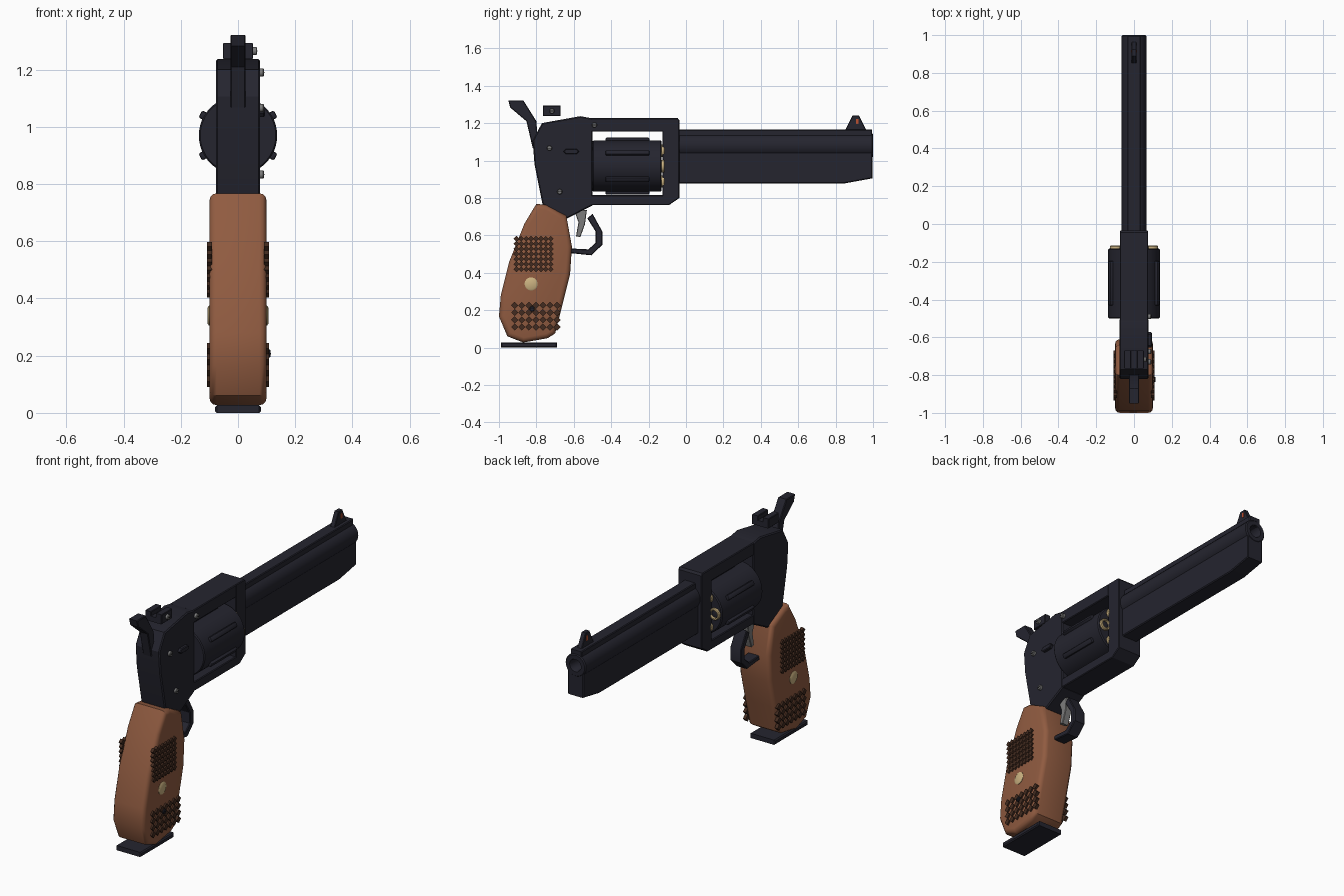
import bpy, bmesh, math
from mathutils import Matrix, Vector

if "Cube" in bpy.data.objects:
    bpy.data.objects.remove(bpy.data.objects["Cube"])


def material(name, rgb):
    m = bpy.data.materials.new(name)
    m.use_nodes = True
    m.diffuse_color = (*rgb, 1)
    m.node_tree.nodes["Principled BSDF"].inputs["Base Color"].default_value = (*rgb, 1)
    return m


STEEL = material("blued steel", (0.018, 0.018, 0.028))
WOOD = material("brown wood", (0.28, 0.105, 0.052))
DARK_WOOD = material("dark checkering", (0.055, 0.024, 0.014))
SILVER = material("grey steel", (0.2, 0.2, 0.2))
GOLD = material("brass", (0.6, 0.45, 0.22))
RED = material("sight red", (0.5, 0.08, 0.03))
BLACK = material("bore black", (0.004, 0.004, 0.005))


def finish(name, bm, mat, angle=30):
    bmesh.ops.recalc_face_normals(bm, faces=bm.faces)
    mesh = bpy.data.meshes.new(name)
    bm.to_mesh(mesh)
    bm.free()
    mesh.materials.append(mat)
    ob = bpy.data.objects.new(name, mesh)
    bpy.context.collection.objects.link(ob)
    bpy.ops.object.select_all(action="DESELECT")
    ob.select_set(True)
    bpy.context.view_layer.objects.active = ob
    bpy.ops.object.shade_smooth_by_angle(angle=math.radians(angle))
    return ob


def prism(name, outline, half, mat, bevel=0.0, segments=1, angle=30):
    """Side outline of (y, z) points, extruded across x."""
    bm = bmesh.new()
    face = bm.faces.new([bm.verts.new((-half, y, z)) for y, z in outline])
    ext = bmesh.ops.extrude_face_region(bm, geom=[face])["geom"]
    bmesh.ops.translate(bm, vec=(2 * half, 0, 0),
                        verts=[v for v in ext if isinstance(v, bmesh.types.BMVert)])
    if bevel:
        rim = [e for e in bm.edges if abs(e.verts[0].co.x - e.verts[1].co.x) < 1e-5]
        bmesh.ops.bevel(bm, geom=rim, offset=bevel, segments=segments,
                        profile=0.5, affect="EDGES")
    return finish(name, bm, mat, angle)


def box(y0, y1, z0, z1):
    return [(y0, z0), (y1, z0), (y1, z1), (y0, z1)]


def add_lathe(bm, profile, centre, axis="Y", sides=32):
    """Revolve (radius, distance) points round an axis; zero radius closes an end."""
    rings = []
    for r, d in profile:
        ring = []
        for i in range(sides if r else 1):
            a = 2 * math.pi * i / sides
            u, w = r * math.cos(a), r * math.sin(a)
            co = (u, d, w) if axis == "Y" else (d, u, w)
            ring.append(bm.verts.new(Vector(co) + Vector(centre)))
        rings.append(ring)
    for a, b in zip(rings, rings[1:]):
        for i in range(sides):
            j = (i + 1) % sides
            corners = [a[i % len(a)], a[j % len(a)], b[j % len(b)], b[i % len(b)]]
            bm.faces.new(list(dict.fromkeys(corners)))


def lathe(name, profile, centre, mat, axis="Y", sides=32):
    bm = bmesh.new()
    add_lathe(bm, profile, centre, axis, sides)
    return finish(name, bm, mat)


# Frame around the cylinder window
prism("rear_frame", [(-0.5, 1.225), (-0.565, 1.237), (-0.77, 1.2), (-0.82, 1.107),
                     (-0.81, 0.98), (-0.767, 0.765), (-0.635, 0.69), (-0.5, 0.76)],
      0.077, STEEL, 0.006)
prism("top_strap", box(-0.51, -0.12, 1.155, 1.227), 0.075, STEEL, 0.004)
prism("bottom_strap", box(-0.51, -0.1, 0.762, 0.815), 0.075, STEEL, 0.004)
prism("front_block", [(-0.126, 0.762), (-0.09, 0.762), (-0.035, 0.8), (-0.035, 1.215),
                      (-0.045, 1.227), (-0.126, 1.227)], 0.075, STEEL, 0.004)

# Barrel with bore, rib and underlug
BORE_Z = 1.08
lathe("barrel", [(0, -0.05), (0.065, -0.05), (0.065, 0.994), (0.059, 1.0),
                 (0.036, 1.0), (0.033, 0.994), (0.033, 0.9)], (0, 0, BORE_Z), STEEL)
lathe("bore", [(0.033, 0.9), (0, 0.9)], (0, 0, BORE_Z), BLACK)
prism("barrel_rib", box(-0.04, 0.995, 1.11, 1.165), 0.035, STEEL, 0.004)
prism("underlug", [(-0.04, 0.878), (0.85, 0.878), (0.998, 0.905), (0.998, 1.045),
                   (-0.04, 1.045)], 0.05, STEEL, 0.005)

# Sights
prism("front_sight", [(0.85, 1.16), (0.89, 1.24), (0.925, 1.24), (0.965, 1.16)],
      0.014, STEEL, 0.003)
prism("front_sight_insert", box(0.908, 0.922, 1.195, 1.222), 0.017, RED)
prism("rear_sight_base", box(-0.765, -0.67, 1.238, 1.268), 0.053, STEEL, 0.003)
for side in (-1, 1):
    ear = prism("rear_sight_ear", box(-0.765, -0.67, 1.26, 1.293), 0.019, STEEL, 0.003)
    ear.location.x = side * 0.034

# Cylinder with raised ribs, chamber rings and bullet tips
CYL_Z, CYL_R = 0.97, 0.137
lathe("cylinder", [(0, -0.5), (0.132, -0.5), (CYL_R, -0.494), (CYL_R, -0.136),
                   (0.131, -0.13), (0, -0.13)], (0, 0, CYL_Z), STEEL, sides=48)
lathe("cylinder_pin", [(0, -0.55), (0.025, -0.55), (0.025, -0.1), (0, -0.1)],
      (0, 0, CYL_Z), STEEL, sides=16)
ribs, rings, tips = bmesh.new(), bmesh.new(), bmesh.new()
for k in range(6):
    a = math.radians(60 * k + 30)
    verts = bmesh.ops.create_cube(ribs, size=1)["verts"]
    bmesh.ops.transform(ribs, verts=verts, matrix=Matrix.Translation((0, -0.313, CYL_Z))
                        @ Matrix.Rotation(-a, 4, "Y") @ Matrix.Translation((CYL_R, 0, 0))
                        @ Matrix.Diagonal((0.03, 0.235, 0.028, 1)))
    b = math.radians(60 * k)
    centre = (0.095 * math.cos(b), -0.13, CYL_Z + 0.095 * math.sin(b))
    add_lathe(rings, [(0.033, -0.005), (0.033, 0.012), (0.029, 0.016), (0.023, 0.016),
                      (0.023, -0.005), (0.033, -0.005)], centre, sides=20)
    add_lathe(tips, [(0.023, 0), (0.019, 0.006), (0, 0.01)], centre, sides=16)
bmesh.ops.bevel(ribs, geom=list(ribs.edges), offset=0.007, segments=2,
                profile=0.5, affect="EDGES")
finish("cylinder_ribs", ribs, STEEL)
finish("chamber_rings", rings, GOLD)
finish("bullet_tips", tips, STEEL)

# Hammer, trigger and guard
prism("hammer", [(-0.95, 1.322), (-0.87, 1.322), (-0.8, 1.21), (-0.79, 1.07),
                 (-0.82, 1.068), (-0.853, 1.21), (-0.94, 1.283)], 0.027, STEEL, 0.004)
prism("trigger", [(-0.6, 0.74), (-0.53, 0.735), (-0.54, 0.66), (-0.565, 0.59),
                  (-0.588, 0.595), (-0.575, 0.67)], 0.02, SILVER, 0.003)
prism("trigger_guard", [(-0.62, 0.53), (-0.62, 0.505), (-0.505, 0.493), (-0.447, 0.55),
                        (-0.447, 0.62), (-0.5, 0.716), (-0.527, 0.69), (-0.483, 0.62),
                        (-0.483, 0.56), (-0.522, 0.525)], 0.035, STEEL, 0.004)

# Grip and butt plate
prism("grip", [(-0.8, 0.768), (-0.75, 0.763), (-0.64, 0.705), (-0.61, 0.54), (-0.62, 0.39),
               (-0.66, 0.23), (-0.70, 0.075), (-0.74, 0.05), (-0.87, 0.027),
               (-0.955, 0.06), (-1.0, 0.166), (-0.99, 0.28), (-0.945, 0.46),
               (-0.865, 0.66)], 0.1, WOOD, 0.025, 3, 40)
prism("butt_plate", box(-0.99, -0.69, 0, 0.027), 0.08, STEEL, 0.006)


# Checkered panels of small diamonds on both sides
def checkering(name, y0, y1, z0, z1, step, size):
    bm = bmesh.new()
    cols, rows = round((y1 - y0) / step), round((z1 - z0) / step)
    for side in (-1, 1):
        for i in range(cols):
            for j in range(rows):
                y = y0 + (i + 0.5) * (y1 - y0) / cols
                z = z0 + (j + 0.5) * (z1 - z0) / rows
                verts = bmesh.ops.create_cube(bm, size=1)["verts"]
                bmesh.ops.transform(bm, verts=verts,
                                    matrix=Matrix.Translation((side * 0.1, y, z))
                                    @ Matrix.Rotation(math.pi / 4, 4, "X")
                                    @ Matrix.Diagonal((0.018, size, size, 1)))
    finish(name, bm, DARK_WOOD)


checkering("upper_checkering", -0.92, -0.71, 0.405, 0.595, 0.027, 0.022)
checkering("lower_checkering", -0.935, -0.67, 0.09, 0.245, 0.037, 0.027)

# Medallions, screws and cylinder latch
for side in (-1, 1):
    lathe("grip_medallion", [(0, 0), (0.035, 0), (0.035, side * 0.012),
                             (0.028, side * 0.016), (0, side * 0.016)],
          (side * 0.09, -0.828, 0.34), GOLD, "X", 24)
for name, x, y, z, mat in (("hammer_screw", 0.077, -0.73, 1.066, SILVER),
                           ("lower_frame_screw", 0.077, -0.675, 0.833, SILVER),
                           ("strap_screw", 0.077, -0.49, 1.19, SILVER),
                           ("sight_screw", 0.053, -0.717, 1.265, SILVER),
                           ("grip_screw", 0.1, -0.823, 0.207, STEEL)):
    lathe(name, [(0, -0.01), (0.014, -0.01), (0.014, 0.011), (0.011, 0.014), (0, 0.014)],
          (x, y, z), mat, "X", 16)
    # Screw slot
    slot = prism(name + "_slot", box(y - 0.011, y + 0.011, z - 0.002, z + 0.002), 0.002, BLACK)
    slot.location.x = x + 0.013
latch = prism("cylinder_latch", [(-0.655, 1.048), (-0.642, 1.034), (-0.585, 1.034),
                                 (-0.572, 1.048), (-0.585, 1.062), (-0.642, 1.062)],
              0.012, STEEL, 0.004)
latch.location.x = 0.082
